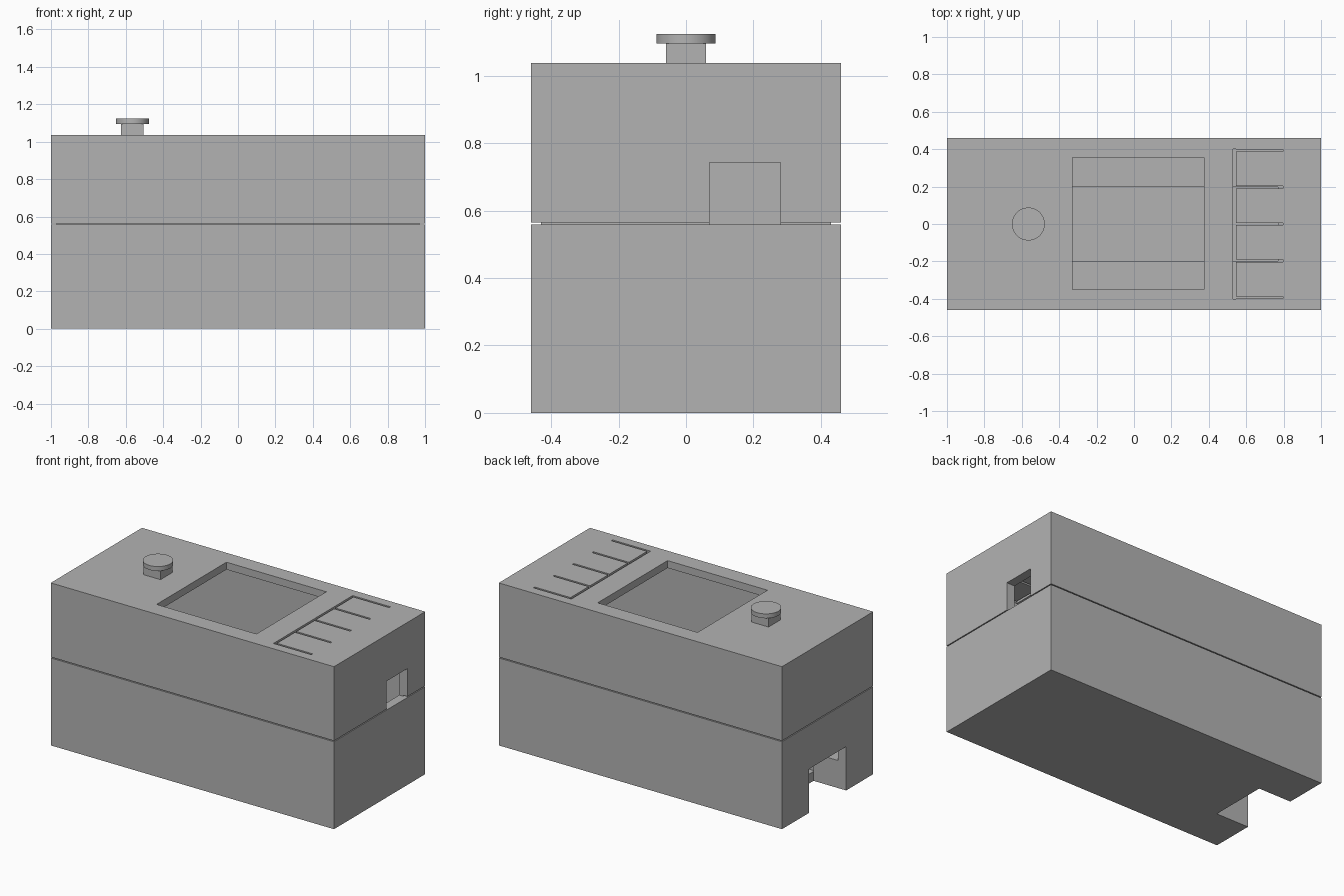
import bpy
import bmesh
from mathutils import Matrix, Vector

old = bpy.data.objects.get("Cube")
if old:
    bpy.data.objects.remove(old, do_unlink=True)

grey = bpy.data.materials.new("plain_grey")
grey.use_nodes = True
colour = (0.45, 0.45, 0.45, 1)
grey.diffuse_color = colour
grey.node_tree.nodes["Principled BSDF"].inputs["Base Color"].default_value = colour

LENGTH, WIDTH = 1.0, 0.46      # half sizes of the case
WALL, LIP = 0.057, 0.03        # wall thickness and lip inset
SEAM, UPPER, TOP = 0.558, 0.564, 1.037
CEILING = TOP - 0.047


def make(name, bm):
    mesh = bpy.data.meshes.new(name)
    bm.to_mesh(mesh)
    bm.free()
    mesh.materials.append(grey)
    obj = bpy.data.objects.new(name, mesh)
    bpy.context.collection.objects.link(obj)
    return obj


def box(name, x, y, z):
    bm = bmesh.new()
    spans = (x, y, z)
    centre = Vector([(a + b) / 2 for a, b in spans])
    size = Vector([b - a for a, b in spans])
    bmesh.ops.create_cube(bm, size=1, matrix=Matrix.Translation(centre) @ Matrix.Diagonal(size).to_4x4())
    return make(name, bm)


def inset_box(name, inset, z):
    a, b = LENGTH - inset, WIDTH - inset
    return box(name, (-a, a), (-b, b), z)


def combine(target, tool, operation="DIFFERENCE"):
    mod = target.modifiers.new("combine", "BOOLEAN")
    mod.operation, mod.object, mod.solver = operation, tool, "EXACT"
    bpy.context.view_layer.objects.active = target
    bpy.ops.object.modifier_apply(modifier=mod.name)
    bpy.data.objects.remove(tool, do_unlink=True)


# Lower case: tray with a seam lip, a floor channel and an end opening
lower = inset_box("lower_case", 0, (0, SEAM))
combine(lower, inset_box("lip", LIP, (0.4, UPPER)), "UNION")
combine(lower, inset_box("tray_cavity", WALL, (0.176, 0.7)))
combine(lower, box("floor_channel", (-0.77, 0.77), (-0.197, 0.197), (0.06, 0.3)))
combine(lower, box("end_notch", (-1.1, -0.77), (-0.187, 0.187), (-0.1, 0.28)))
combine(lower, box("lip_gap", (0.9, 1.1), (0.07, 0.28), (SEAM, 0.7)))

# Upper case: hollow cover with a screen opening and a side port
upper = inset_box("upper_case", 0, (UPPER, TOP))
combine(upper, inset_box("cover_cavity", WALL, (0.4, CEILING)))
combine(upper, box("screen_opening", (-0.33, 0.375), (-0.35, 0.355), (0.9, 1.2)))
combine(upper, box("side_port", (0.9, 1.1), (0.07, 0.28), (0.5, 0.742)))

# Slits that free four flexible keys
slits = box("key_slits", (0.53, 0.545), (-0.4, 0.4), (0.9, 1.2))
for i in range(-2, 3):
    y = i * 0.1965
    combine(slits, box("slit", (0.535, 0.797), (y - 0.0065, y + 0.0065), (0.9, 1.2)), "UNION")
combine(upper, slits)

# Push button: square stem and round cap
box("button_stem", (-0.625, -0.505), (-0.06, 0.06), (CEILING, 1.096))
bm = bmesh.new()
bmesh.ops.create_cone(bm, cap_ends=True, segments=48, radius1=0.088, radius2=0.088, depth=0.028,
                      matrix=Matrix.Translation((-0.565, 0, 1.109)))
cap = make("button_cap", bm)
bpy.ops.object.select_all(action="DESELECT")
cap.select_set(True)
bpy.context.view_layer.objects.active = cap
bpy.ops.object.shade_smooth_by_angle()
